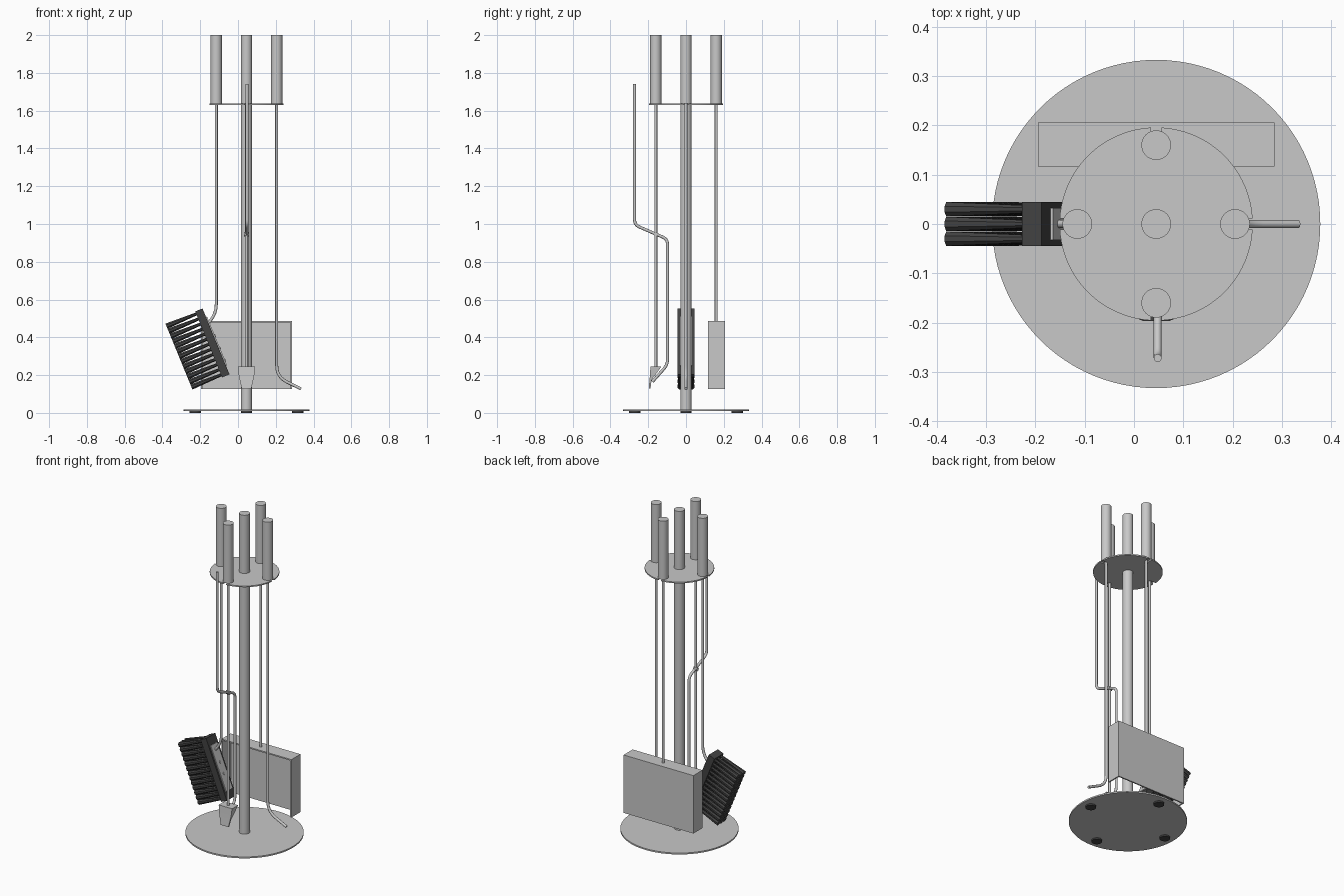
import bpy, bmesh, math
from mathutils import Vector, Matrix

if "Cube" in bpy.data.objects:
    bpy.data.objects.remove(bpy.data.objects["Cube"])

CX = 0.045          # centre of the stand
TOP = 1.634         # height of the holder plate
ROD = 0.008         # rod radius
RING = 0.16         # distance of the tools from the pole


def material(name, rgb):
    m = bpy.data.materials.new(name)
    m.diffuse_color = (*rgb, 1)
    m.use_nodes = True
    m.node_tree.nodes["Principled BSDF"].inputs["Base Color"].default_value = m.diffuse_color
    return m


STEEL = material("steel_grey", (0.58, 0.58, 0.58))
DARK = material("charcoal", (0.055, 0.055, 0.055))


def finish(name, bm, mat, smooth=True):
    bmesh.ops.recalc_face_normals(bm, faces=bm.faces)
    me = bpy.data.meshes.new(name)
    bm.to_mesh(me)
    bm.free()
    ob = bpy.data.objects.new(name, me)
    bpy.context.collection.objects.link(ob)
    me.materials.append(mat)
    if smooth:
        bpy.ops.object.select_all(action='DESELECT')
        ob.select_set(True)
        bpy.context.view_layer.objects.active = ob
        bpy.ops.object.shade_smooth_by_angle(angle=math.radians(35))
    return ob


def cylinder(name, x, y, z0, z1, r, mat, seg=48):
    bm = bmesh.new()
    bmesh.ops.create_cone(bm, cap_ends=True, segments=seg, radius1=r, radius2=r,
                          depth=z1 - z0,
                          matrix=Matrix.Translation((x, y, (z0 + z1) / 2)))
    return finish(name, bm, mat)


def add_box(bm, lo, hi, frame=Matrix.Identity(4)):
    lo, hi = Vector(lo), Vector(hi)
    bmesh.ops.create_cube(bm, size=1, matrix=frame @ Matrix.Translation((lo + hi) / 2)
                          @ Matrix.Diagonal((*(hi - lo), 1)))


def rounded(points, r, steps=6):
    """Polyline with its inner corners rounded off."""
    pts = [Vector(p) for p in points]
    out = [pts[0]]
    for a, b, c in zip(pts, pts[1:], pts[2:]):
        p, q = b + (a - b).normalized() * r, b + (c - b).normalized() * r
        for i in range(steps + 1):
            t = i / steps
            out.append(p * (1 - t) ** 2 + b * 2 * t * (1 - t) + q * t * t)
    return out + [pts[-1]]


def rod(name, points, bend=0.04, seg=16):
    """Round bar swept along a path lying in an upright plane."""
    pts = rounded(points, bend)
    span = pts[-1] - pts[0]
    side = Vector((0, 1, 0)) if abs(span.x) >= abs(span.y) else Vector((1, 0, 0))
    bm, rings = bmesh.new(), []
    for i, p in enumerate(pts):
        d = (pts[min(i + 1, len(pts) - 1)] - pts[max(i - 1, 0)]).normalized()
        n = d.cross(side)
        rings.append([bm.verts.new(p + ROD * (math.cos(a) * side + math.sin(a) * n))
                      for a in (2 * math.pi * k / seg for k in range(seg))])
    for r0, r1 in zip(rings, rings[1:]):
        for k in range(seg):
            j = (k + 1) % seg
            bm.faces.new((r0[k], r0[j], r1[j], r1[k]))
    bm.faces.new(rings[0])
    bm.faces.new(rings[-1])
    return finish(name, bm, STEEL)


# Stand: base disc, feet and pole
cylinder("base_disc", CX, 0, 0.009, 0.018, 0.333, STEEL, 96)
for i in range(4):
    a = i * math.pi / 2
    cylinder("foot", CX + 0.272 * math.cos(a), 0.272 * math.sin(a), 0, 0.01, 0.03, DARK, 32)
cylinder("pole", CX, 0, 0.015, 2.0, 0.03, STEEL)

# Holder plate with four open slots at its edge
bm = bmesh.new()
R, w, outline = 0.196, 0.011, []
edge = math.asin(w / R)
for i in range(4):
    turn = Matrix.Rotation(i * math.pi / 2, 3, 'Z')
    outline += [turn @ Vector((RING, -w, 0)), turn @ Vector((RING, w, 0))]
    for k in range(25):
        a = edge + (math.pi / 2 - 2 * edge) * k / 24
        outline.append(turn @ Vector((R * math.cos(a), R * math.sin(a), 0)))
face = bm.faces.new([bm.verts.new(p + Vector((CX, 0, TOP - 0.004))) for p in outline])
ext = bmesh.ops.extrude_face_region(bm, geom=[face])
bmesh.ops.translate(bm, vec=(0, 0, 0.008),
                    verts=[v for v in ext["geom"] if isinstance(v, bmesh.types.BMVert)])
finish("holder_plate", bm, STEEL)

# Tool handles
for i, tool in enumerate(("poker", "shovel", "brush", "tongs")):
    a = i * math.pi / 2
    cylinder(tool + "_handle", CX + RING * math.cos(a), RING * math.sin(a),
             TOP + 0.004, 2.0, 0.03, STEEL)

# Rods of the four tools
xr, xl = CX + RING, CX - RING
rod("poker_rod", [(xr, 0, TOP + 0.01), (xr, 0, 0.19), (0.334, 0, 0.127)], 0.06)
rod("shovel_rod", [(CX, RING, TOP + 0.01), (CX, RING, 0.48)])
rod("brush_rod", [(xl, 0, TOP + 0.01), (xl, 0, 0.53), (-0.16, 0, 0.47)], 0.045)
rod("tongs_rod", [(CX, -RING, TOP + 0.01), (CX, -RING, 0.22)])
rod("tongs_arm", [(CX + 0.003, -0.272, 1.74), (CX + 0.003, -0.272, 0.995),
                  (CX + 0.003, -0.098, 0.92), (CX + 0.003, -0.098, 0.255),
                  (CX + 0.003, -0.178, 0.165)], 0.028)

# Tongs hinge pin
bm = bmesh.new()
bmesh.ops.create_cone(bm, cap_ends=True, segments=20, radius1=0.011, radius2=0.011, depth=0.026,
                      matrix=Matrix.Translation((CX, -RING, 0.946))
                      @ Matrix.Rotation(math.pi / 2, 4, 'Y'))
finish("tongs_hinge", bm, STEEL)

# Tongs jaw: wedge thinning to a flat blade (z, half width, front y, back y)
bm, rings = bmesh.new(), []
for z, h, f, b in ((0.246, 0.046, -0.188, -0.13), (0.2, 0.041, -0.191, -0.163),
                   (0.175, 0.036, -0.193, -0.182), (0.13, 0.026, -0.197, -0.188)):
    rings.append([bm.verts.new((CX + x, y, z)) for x, y in ((-h, f), (h, f), (h, b), (-h, b))])
for r0, r1 in zip(rings, rings[1:]):
    for k in range(4):
        j = (k + 1) % 4
        bm.faces.new((r0[k], r0[j], r1[j], r1[k]))
bm.faces.new(rings[0])
bm.faces.new(rings[-1])
finish("tongs_jaw", bm, STEEL)

# Shovel pan: back, top and two sides of sheet metal
bm = bmesh.new()
x0, x1, y0, y1, z0, z1, t = -0.195, 0.285, 0.117, 0.206, 0.127, 0.487, 0.008
add_box(bm, (x0, y1 - t, z0), (x1, y1, z1))
add_box(bm, (x0, y0, z1 - t), (x1, y1 - t, z1))
for x in (x0, x1 - t):
    add_box(bm, (x, y0, z0), (x + t, y1 - t, z1 - t))
finish("shovel_pan", bm, STEEL, False)

# Brush frame: local x = along block, y = width, z = towards bristle tips
along = Vector((0.379, 0, -0.925)).normalized()
out = Vector((-along.z, 0, along.x)) * -1
frame = Matrix((along, Vector((0, 1, 0)), out)).transposed().to_4x4()
frame.translation = (-0.1165, 0, 0.3785)
L, W, B = 0.1885, 0.045, 0.042

bm = bmesh.new()
add_box(bm, (-L, -W, 0), (L, W, B), frame)
finish("brush_block", bm, DARK, False)

# Bristle tufts widening towards the tips
bm = bmesh.new()
rows, cols, length = 13, 3, 0.17
for i in range(rows):
    for j in range(cols):
        x = -L + 2 * L * (i + 0.5) / rows
        y = -W + 2 * W * (j + 0.5) / cols
        bmesh.ops.create_cone(bm, cap_ends=True, segments=8, radius1=0.0085, radius2=0.0158,
                              depth=length, matrix=frame
                              @ Matrix.Translation((x, y, B + length / 2))
                              @ Matrix.Rotation(math.pi / 8, 4, 'Z'))
finish("brush_bristles", bm, DARK)

# Mounting plate and screws on the back of the brush
bm = bmesh.new()
add_box(bm, (-0.14, -0.032, -0.006), (0.14, 0.032, 0.001), frame)
finish("brush_plate", bm, STEEL, False)
for x in (-0.03, 0.04, 0.11):
    bm = bmesh.new()
    bmesh.ops.create_cone(bm, cap_ends=True, segments=16, radius1=0.008, radius2=0.008,
                          depth=0.008, matrix=frame @ Matrix.Translation((x, 0, -0.006)))
    finish("brush_screw", bm, STEEL)
